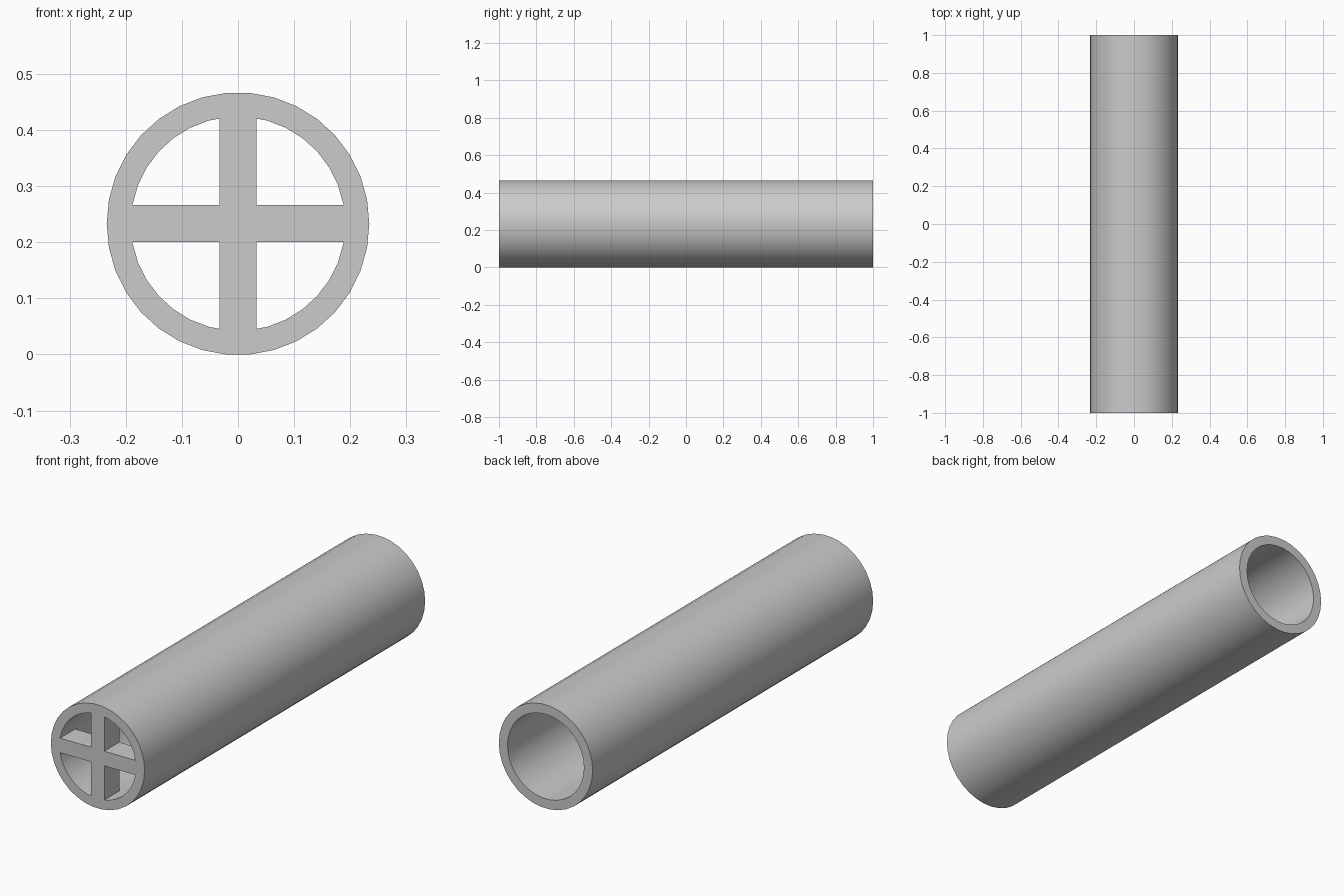
import bpy
import math

cube = bpy.data.objects.get("Cube")
if cube:
    bpy.data.objects.remove(cube, do_unlink=True)

SIDES = 34
OUTER, INNER = 0.234, 0.191
AXIS_Z = OUTER * math.cos(math.pi / SIDES)
BAR_WIDTH, BAR_DEPTH = 0.066, 0.107
FRONT, OVERSHOOT = -1.0, 0.1


def rod(name, radius, length):
    """Cylinder along y with a flat facet on top."""
    bpy.ops.mesh.primitive_cylinder_add(
        vertices=SIDES, radius=radius, depth=length, location=(0, 0, AXIS_Z))
    obj = bpy.context.object
    obj.name = name
    turn = math.pi / SIDES
    obj.rotation_euler = (math.pi / 2, turn, 0)
    bpy.ops.object.transform_apply(location=False, rotation=True, scale=False)
    return obj


def bar(name, width, height):
    """Box reaching from ahead of the front face to the back of the cross."""
    depth = BAR_DEPTH + 2 * OVERSHOOT
    y = FRONT + BAR_DEPTH - depth / 2
    bpy.ops.mesh.primitive_cube_add(size=1, location=(0, y, AXIS_Z))
    obj = bpy.context.object
    obj.name = name
    obj.scale = (width, depth, height)
    bpy.ops.object.transform_apply(location=False, rotation=False, scale=True)
    return obj


def cut(target, cutter):
    """Subtract the cutter from the target, then discard it."""
    bpy.context.view_layer.objects.active = target
    mod = target.modifiers.new("cut", "BOOLEAN")
    mod.operation = "DIFFERENCE"
    mod.solver = "EXACT"
    mod.object = cutter
    bpy.ops.object.modifier_apply(modifier=mod.name)
    bpy.data.objects.remove(cutter, do_unlink=True)


# Bore with a cross left out of its front end
bore = rod("bore", INNER, 2 + OVERSHOOT)
bore.hide_render = True
cut(bore, bar("upright_bar", BAR_WIDTH, 2 * OUTER))
cut(bore, bar("level_bar", 2 * OUTER, BAR_WIDTH))

# Pipe, open at the back, with the cross brace in its mouth
pipe = rod("pipe_with_cross_brace", OUTER, 2)
cut(pipe, bore)

# Material
grey = bpy.data.materials.new("light_grey")
grey.use_nodes = True
colour = (0.6, 0.6, 0.6, 1)
grey.diffuse_color = colour
grey.node_tree.nodes["Principled BSDF"].inputs["Base Color"].default_value = colour
pipe.data.materials.clear()
pipe.data.materials.append(grey)

# Smooth walls, sharp rims
bpy.ops.object.select_all(action="DESELECT")
pipe.select_set(True)
bpy.context.view_layer.objects.active = pipe
bpy.ops.object.shade_smooth_by_angle(angle=math.radians(30))
